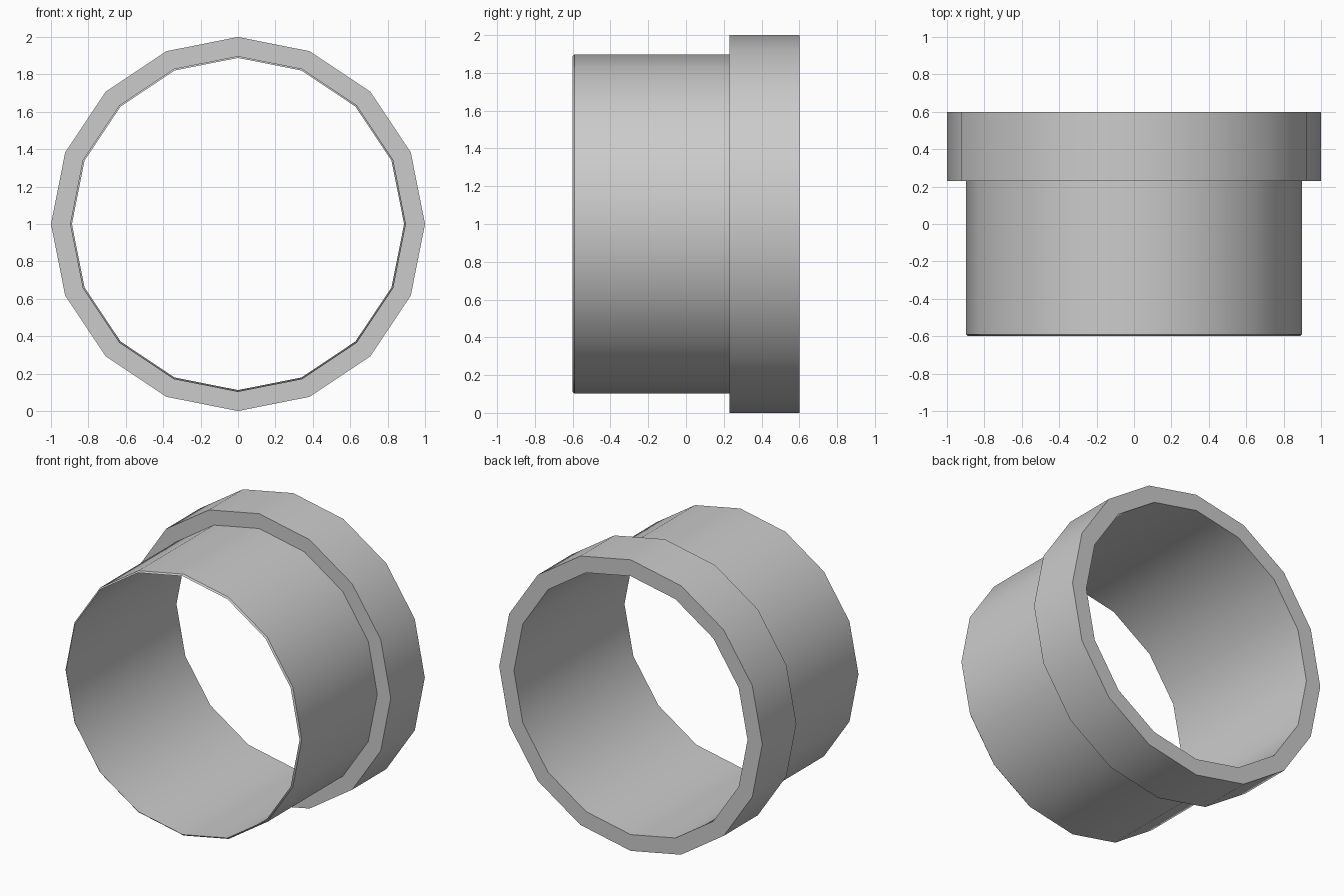
import bpy, bmesh, math

if "Cube" in bpy.data.objects:
    bpy.data.objects.remove(bpy.data.objects["Cube"])

SIDES = 16
# Closed wall section as (radius, y): thin sleeve with a wider collar at the back
PROFILE = [(0.888, -0.6), (0.898, -0.59), (0.898, 0.23),
           (1.0, 0.23), (1.0, 0.6), (0.888, 0.6)]

# Sleeve and collar: revolve the section around the y axis
bm = bmesh.new()
rings = []
for i in range(SIDES):
    a = 2 * math.pi * i / SIDES
    rings.append([bm.verts.new((r * math.cos(a), y, 1 + r * math.sin(a)))
                  for r, y in PROFILE])
n = len(PROFILE)
for i in range(SIDES):
    p, q = rings[i], rings[(i + 1) % SIDES]
    for j in range(n):
        k = (j + 1) % n
        bm.faces.new((p[j], p[k], q[k], q[j]))
bmesh.ops.recalc_face_normals(bm, faces=bm.faces[:])

mesh = bpy.data.meshes.new("collared_sleeve")
bm.to_mesh(mesh)
bm.free()
sleeve = bpy.data.objects.new("collared_sleeve", mesh)
bpy.context.collection.objects.link(sleeve)

# Smooth round walls, crisp rims
bpy.context.view_layer.objects.active = sleeve
sleeve.select_set(True)
bpy.ops.object.shade_smooth_by_angle(angle=math.radians(30))
